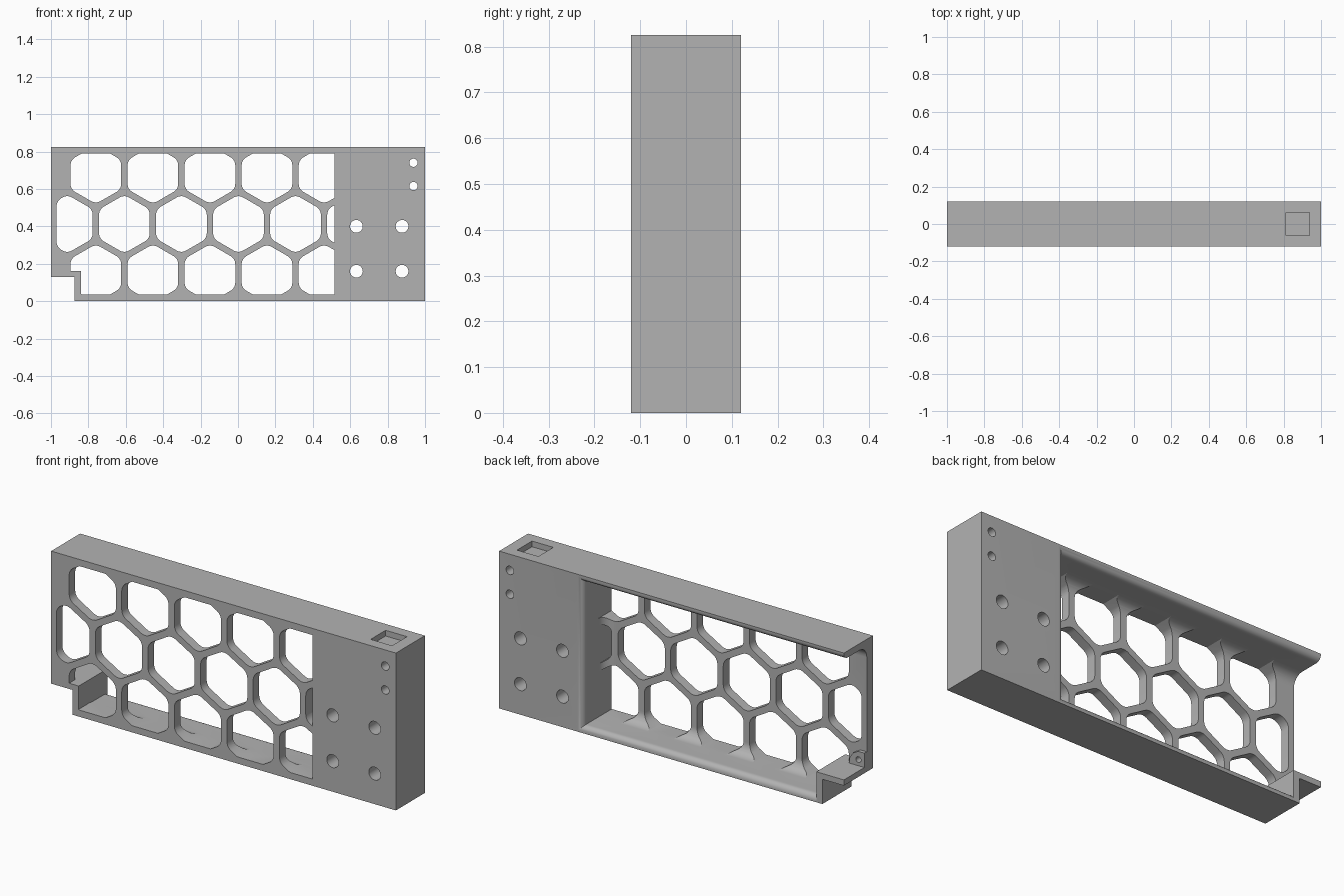
import bpy, bmesh, math
from mathutils import Vector

if "Cube" in bpy.data.objects:
    bpy.data.objects.remove(bpy.data.objects["Cube"])

H, D = 0.825, 0.12            # height and half depth
PLATE, RIM = -0.07, 0.035     # inner face of lattice plate, flange thickness
X_BLOCK = 0.515               # where the solid block begins

grey = bpy.data.materials.new("plain grey")
grey.diffuse_color = (0.45, 0.45, 0.45, 1)
grey.use_nodes = True
grey.node_tree.nodes["Principled BSDF"].inputs["Base Color"].default_value = grey.diffuse_color


def loft(name, rings):
    """Closed solid through rings that have equal point counts."""
    bm = bmesh.new()
    vs = [[bm.verts.new(p) for p in r] for r in rings]
    n = len(rings[0])
    for a, b in zip(vs, vs[1:]):
        for i in range(n):
            bm.faces.new((a[i], a[(i + 1) % n], b[(i + 1) % n], b[i]))
    bm.faces.new(vs[0])
    bm.faces.new(vs[-1])
    bmesh.ops.recalc_face_normals(bm, faces=bm.faces)
    me = bpy.data.meshes.new(name)
    bm.to_mesh(me)
    bm.free()
    ob = bpy.data.objects.new(name, me)
    bpy.context.collection.objects.link(ob)
    me.materials.append(grey)
    return ob


def prism(name, pts, y0, y1):
    return loft(name, [[(x, y, z) for x, z in pts] for y in (y0, y1)])


def box(name, x0, x1, y0, y1, z0, z1):
    return prism(name, [(x0, z0), (x1, z0), (x1, z1), (x0, z1)], y0, y1)


def circle(x, z, r, n=32):
    return [(x + r * math.cos(math.tau * i / n), z + r * math.sin(math.tau * i / n))
            for i in range(n)]


def apply(target, tool, op='DIFFERENCE'):
    m = target.modifiers.new("cut", 'BOOLEAN')
    m.operation, m.solver, m.object = op, 'EXACT', tool
    bpy.context.view_layer.objects.active = target
    bpy.ops.object.modifier_apply(modifier=m.name)
    bpy.data.objects.remove(tool)


def clip(pts, axis, limit, sign):
    """Keep the part of a convex polygon where sign * (p[axis] - limit) <= 0."""
    out = []
    for a, b in zip(pts, pts[1:] + pts[:1]):
        da, db = sign * (a[axis] - limit), sign * (b[axis] - limit)
        if da <= 0:
            out.append(a)
        if da * db < 0:
            out.append(a.lerp(b, da / (da - db)))
    return out


def rounded(pts, r, steps=5):
    out = []
    for i, p in enumerate(pts):
        u, v = (pts[i - 1] - p), (pts[(i + 1) % len(pts)] - p)
        half = u.angle(v) / 2
        t = min(r / math.tan(half), 0.45 * u.length, 0.45 * v.length)
        a, b = p + u.normalized() * t, p + v.normalized() * t
        c = p + (u.normalized() + v.normalized()).normalized() * (t / math.cos(half))
        rad = (a - c).length
        for k in range(steps + 1):
            out.append(c + (a.lerp(b, k / steps) - c).normalized() * rad)
    return out


# Main body
body = box("bracket_body", -1, 1, -D, D, 0, H)

# Rear pocket: concave fillet at the plate, rounded lip at the mouth
profile = []
R, L = 0.06, 0.03
for k in range(9):
    a = math.pi / 2 * k / 8
    profile.append((PLATE + R * (1 - math.cos(a)), -R * (1 - math.sin(a))))
for k in range(9):
    a = math.pi / 2 * k / 8
    profile.append((D - L + L * math.sin(a), L * (1 - math.cos(a))))
profile.append((D + 0.05, L))
rings = []
for y, off in profile:
    z0, z1, x1 = RIM - off, H - RIM + off, X_BLOCK + off
    rings.append([(-1.2, y, z0), (x1, y, z0), (x1, y, z1), (-1.2, y, z1)])
apply(body, loft("pocket_cutter", rings))

# Honeycomb openings, three staggered rows
PITCH, HALF = 0.305, 0.1355
for row in (-1, 0, 1):
    for k in range(6 if row == 0 else 5):
        cx = -0.9125 + PITCH * k + (PITCH / 2 if row else 0)
        cz = H / 2 + row * PITCH * math.sqrt(3) / 2
        rad = HALF / math.cos(math.pi / 6)
        cell = [Vector((cx + rad * math.sin(math.pi / 3 * i),
                        cz + rad * math.cos(math.pi / 3 * i))) for i in range(6)]
        cell = rounded(clip(cell, 0, -0.97, -1), 0.05)
        for axis, limit, sign in ((0, X_BLOCK, 1), (1, RIM, -1), (1, H - RIM, 1)):
            cell = clip(cell, axis, limit, sign)
        apply(body, prism("cell_cutter", cell, -0.2, D - L - 0.01))

# Corner step: shelf and upright wall, then the notch under it
apply(body, box("step_fill", -1, -0.84, -D, D, 0, 0.16), 'UNION')
boss = [(-1, 0.15), (-0.91, 0.15), (-0.915, 0.19), (-0.935, 0.22), (-0.965, 0.235), (-1, 0.235)]
apply(body, prism("corner_boss", boss, -0.1, -0.05), 'UNION')
apply(body, box("notch_cutter", -1.1, -0.875, -0.2, 0.2, -0.1, 0.13))
apply(body, prism("boss_hole", circle(-0.965, 0.192, 0.015, 16), -0.09, 0.0))

# Screw holes through the block
for x, z, r in ((0.633, 0.40, 0.034), (0.877, 0.40, 0.034), (0.633, 0.16, 0.034),
                (0.877, 0.16, 0.034), (0.938, 0.74, 0.022), (0.938, 0.615, 0.022)):
    apply(body, prism("hole_cutter", circle(x, z, r), -0.2, 0.2))

# Square recess in the top
apply(body, box("recess_cutter", 0.813, 0.937, -0.062, 0.062, H - 0.03, H + 0.1))

body.select_set(True)
bpy.context.view_layer.objects.active = body
bpy.ops.object.shade_smooth_by_angle(angle=math.radians(30))
